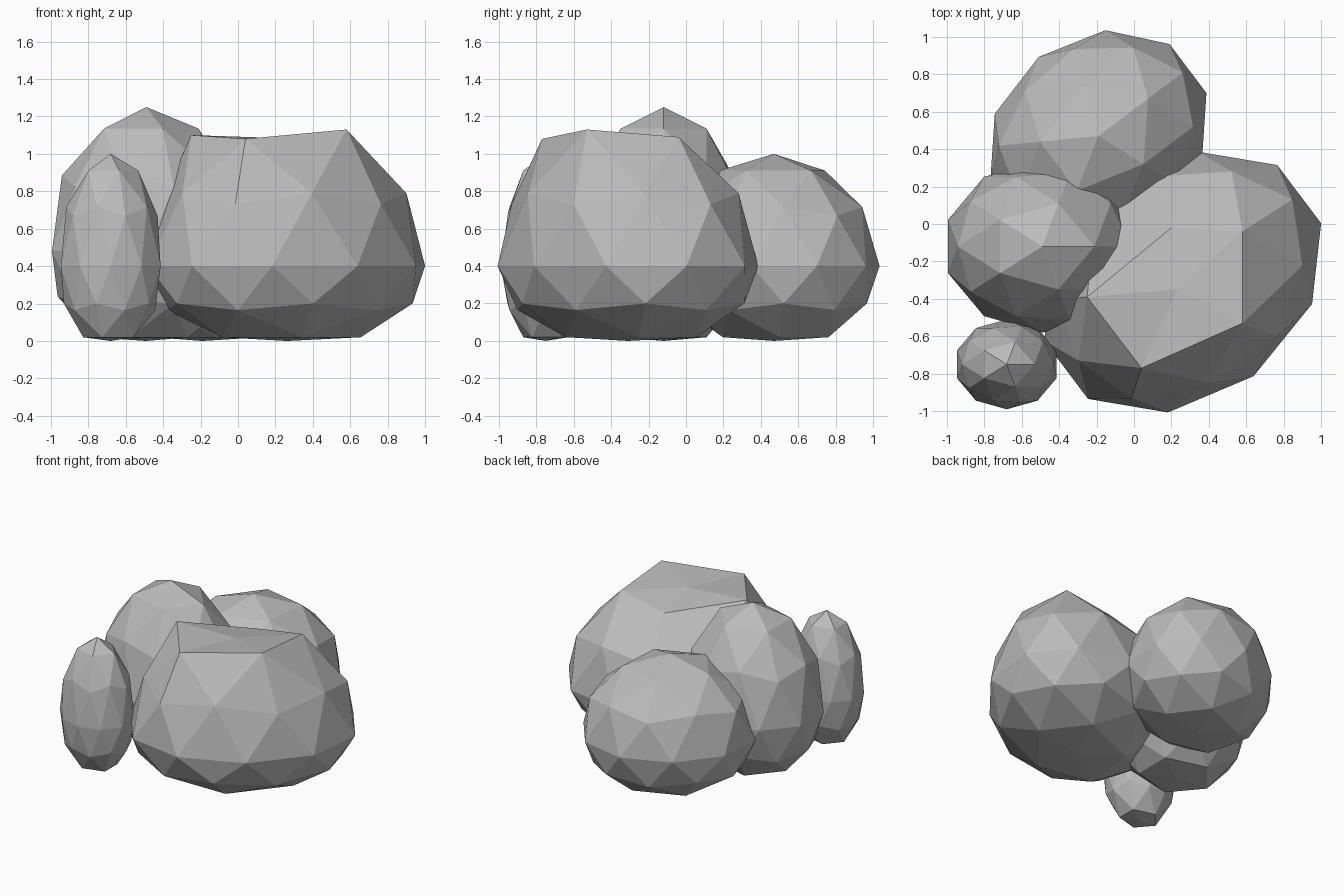
import bpy
import bmesh
import math
from mathutils import Matrix, Vector

cube = bpy.data.objects.get("Cube")
if cube:
    bpy.data.objects.remove(cube, do_unlink=True)

# Single stone material
STONE = (0.5, 0.5, 0.5, 1.0)
stone = bpy.data.materials.new("grey_stone")
stone.use_nodes = True
stone.diffuse_color = STONE
bsdf = stone.node_tree.nodes["Principled BSDF"]
bsdf.inputs["Base Color"].default_value = STONE
bsdf.inputs["Roughness"].default_value = 0.9


def make_rock(name, centre, radii, height, turn=0, flat_top=None):
    """Low-poly ball with a squashed lower half, stretched and then turned."""
    bm = bmesh.new()
    bmesh.ops.create_icosphere(bm, subdivisions=2, radius=1.0)
    bottom_depth = (centre[2] - 0.02) / 0.85
    spin = Matrix.Rotation(math.radians(turn), 3, 'Z')
    for v in bm.verts:
        x, y, z = v.co
        z *= height if z > 0 else bottom_depth
        v.co = spin @ Vector((x * radii[0], y * radii[1], z)) + Vector(centre)
        v.co.z = max(v.co.z, 0.0)
    if flat_top:
        # Sheared-off crown: move the rim corners and level the middle
        crown = sorted(bm.verts, key=lambda v: -v.co.z)
        rim = sorted(crown[1:6], key=lambda v: math.atan2(v.co.y - centre[1],
                                                          v.co.x - centre[0]))
        for v, corner in zip(rim, flat_top):
            v.co = corner
        crown[0].co = sum((v.co for v in rim), Vector()) / len(rim)
    mesh = bpy.data.meshes.new(name)
    bm.to_mesh(mesh)
    bm.free()
    mesh.materials.append(stone)
    rock = bpy.data.objects.new(name, mesh)
    bpy.context.collection.objects.link(rock)


# Rim corners of the large rock, counter-clockwise from its right
crown_rim = [(-0.25, -0.39, 1.10), (0.04, -0.77, 1.08), (0.58, -0.53, 1.13),
             (0.58, -0.04, 1.09), (0.20, -0.02, 1.02)]

make_rock("large_rock", (0.26, -0.31, 0.40), (0.82, 0.63), 0.74,
          turn=37, flat_top=crown_rim)
make_rock("tall_rock", (-0.49, -0.12, 0.48), (0.53, 0.46), 0.77)
make_rock("back_rock", (-0.19, 0.47, 0.40), (0.63, 0.53), 0.60, turn=37)
make_rock("small_rock", (-0.68, -0.75, 0.40), (0.28, 0.24), 0.60)
